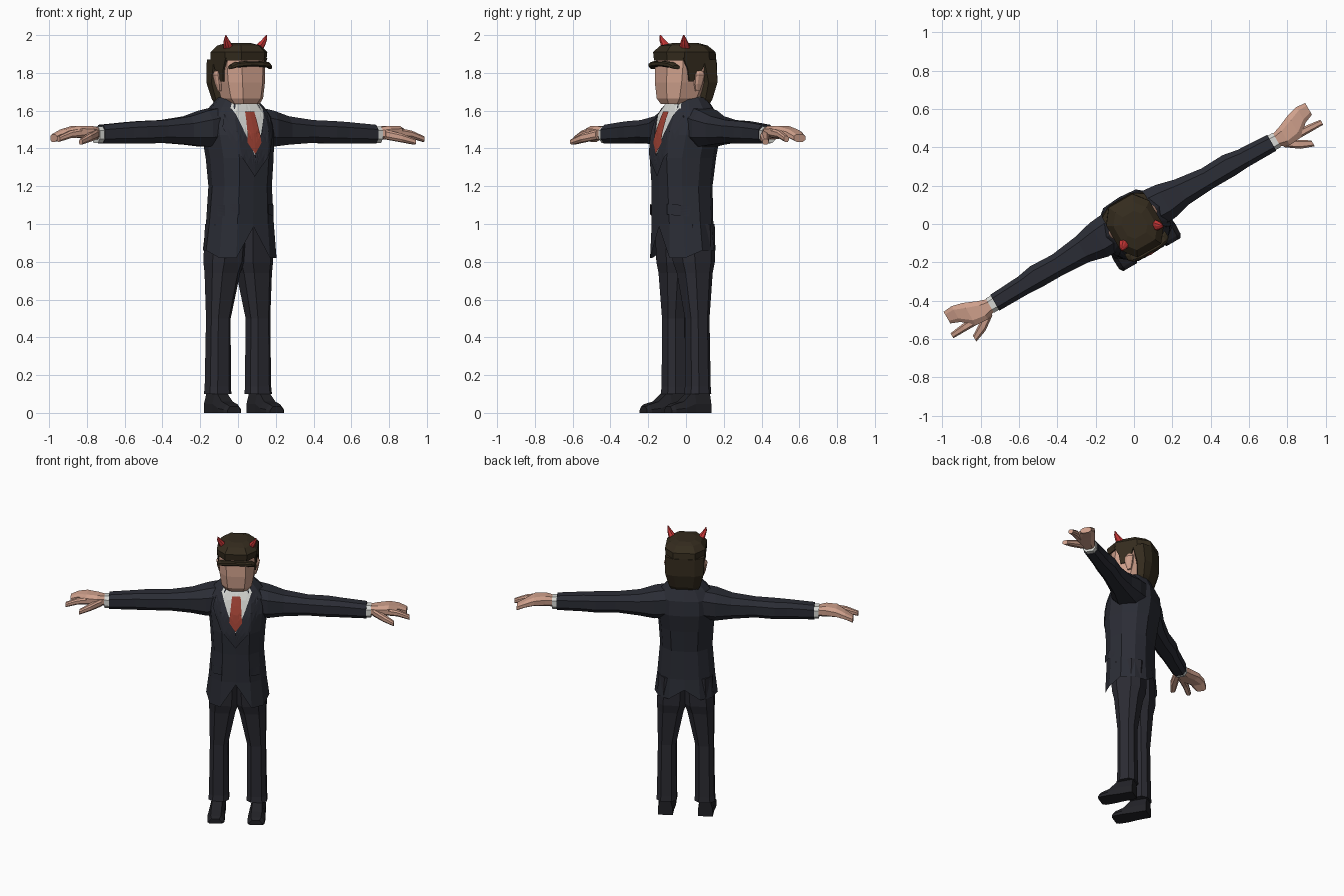
import bpy, bmesh, math
from mathutils import Vector
from mathutils.bvhtree import BVHTree

cube = bpy.data.objects.get("Cube")
if cube:
    bpy.data.objects.remove(cube, do_unlink=True)

TURN = math.radians(30)  # whole figure is turned towards its left


def material(name, r, g, b):
    m = bpy.data.materials.new(name)
    m.use_nodes = True
    m.diffuse_color = (r, g, b, 1)
    bsdf = m.node_tree.nodes["Principled BSDF"]
    bsdf.inputs["Base Color"].default_value = (r, g, b, 1)
    bsdf.inputs["Roughness"].default_value = 0.8
    return m


SUIT = material("suit navy", 0.024, 0.026, 0.036)
TROUSER = material("trouser charcoal", 0.024, 0.024, 0.032)
SHOE = material("shoe black", 0.016, 0.016, 0.020)
SKIN = material("skin", 0.62, 0.35, 0.26)
HAIR = material("hair brown", 0.035, 0.025, 0.013)
HORN = material("horn red", 0.55, 0.035, 0.035)
TIE = material("tie red", 0.35, 0.055, 0.035)
SHIRT = material("shirt white", 0.68, 0.69, 0.66)

# Unit cross-sections
BOX = [(-1, -1), (1, -1), (1, 1), (-1, 1)]
OCT = [(-.55, -1), (.55, -1), (1, -.5), (1, .5), (.55, 1), (-.55, 1), (-1, .5), (-1, -.5)]
BODY = [(0, -1), (.5, -.97), (.85, -.6), (1, 0), (.85, .6), (.5, .95),
        (0, 1), (-.5, .95), (-.85, .6), (-1, 0), (-.85, -.6), (-.5, -.97)]
SOLE = [(-1, -1), (1, -1), (1, -.2), (.6, 1), (-.6, 1), (-1, -.2)]


def finish(name, bm, mat, mirror):
    mesh = bpy.data.meshes.new(name)
    bm.to_mesh(mesh)
    bm.free()
    mesh.materials.append(mat)
    ob = bpy.data.objects.new(name, mesh)
    bpy.context.collection.objects.link(ob)
    ob.rotation_euler.z = TURN
    if mirror:
        mod = ob.modifiers.new("Mirror", "MIRROR")
        mod.use_mirror_merge = False
    return ob


def loft(name, rings, mat, axis="Z", section=OCT, mirror=False, caps=True):
    """Skin rings of (position, a_min, a_max, b_min, b_max) along an axis."""
    order = {"Z": (1, 2, 0), "X": (0, 1, 2), "Y": (1, 0, 2)}[axis]
    bm = bmesh.new()
    loops = []
    for t, a0, a1, b0, b1 in rings:
        loop = []
        for u, v in section:
            a = (a0 + a1) / 2 + u * (a1 - a0) / 2
            b = (b0 + b1) / 2 + v * (b1 - b0) / 2
            p = (t, a, b)
            loop.append(bm.verts.new([p[i] for i in order]))
        loops.append(loop)
    n = len(section)
    for low, high in zip(loops, loops[1:]):
        for i in range(n):
            j = (i + 1) % n
            bm.faces.new((low[i], low[j], high[j], high[i]))
    if caps:
        bm.faces.new(loops[0][::-1])
        bm.faces.new(loops[-1])
    bmesh.ops.recalc_face_normals(bm, faces=bm.faces[:])
    return finish(name, bm, mat, mirror)


def sym(*rings):
    """Rings centred on x: (z, half_width, front, back)."""
    return [(z, -w, w, f, b) for z, w, f, b in rings]


# Jacket body, with a cutaway front and a small back vent
jacket = loft("jacket", sym(
    (.86, .205, -.165, .13), (1.0, .187, -.16, .12), (1.2, .17, -.165, .12),
    (1.35, .18, -.175, .14), (1.47, .195, -.16, .16), (1.57, .19, -.125, .15),
    (1.62, .15, -.1, .125), (1.67, .1, -.07, .1)), SUIT, section=BODY)
jm = bmesh.new()
jm.from_mesh(jacket.data)
for v in [v for v in jm.verts if v.co.z < .87]:
    centre = abs(v.co.x) < .01
    if v.co.y < -.1:
        v.co.z = .985 if centre else .82
    elif centre:
        v.co.z = .93
bottom = min(jm.faces, key=lambda f: f.calc_center_median().z)
bmesh.ops.delete(jm, geom=[bottom], context="FACES_ONLY")
jm.to_mesh(jacket.data)
surface = BVHTree.FromBMesh(jm)
jm.free()


def plate(name, outline, mat, lift):
    """Thin mirrored patch of (x, z) points laid on the jacket front."""
    bm = bmesh.new()
    bm.faces.new([bm.verts.new((x, 0, z)) for x, z in outline])
    bmesh.ops.triangulate(bm, faces=bm.faces[:])
    bmesh.ops.subdivide_edges(bm, edges=bm.edges[:], cuts=3, use_grid_fill=True)
    for v in bm.verts:
        hit = surface.ray_cast(Vector((v.co.x, -1, v.co.z)), Vector((0, 1, 0)))[0]
        if hit is None:
            hit = surface.find_nearest(v.co)[0]
        v.co.y = hit.y - lift
    bm.normal_update()
    for f in bm.faces:
        if f.normal.y > 0:
            f.normal_flip()
    return finish(name, bm, mat, True)


# Shirt front, tie, lapels and pocket flaps
plate("shirt_front", [(0, 1.36), (.05, 1.48), (.1, 1.61), (.07, 1.66), (0, 1.66)], SHIRT, .005)
plate("tie", [(0, 1.37), (.042, 1.43), (.018, 1.545), (.028, 1.595), (0, 1.595)], TIE, .012)
plate("lapels", [(0, 1.25), (.1, 1.38), (.155, 1.51), (.125, 1.53), (.14, 1.57),
                 (.12, 1.62), (.095, 1.61), (.05, 1.48), (0, 1.36)], SUIT, .009)
plate("pocket_flaps", [(.09, 1.05), (.168, 1.04), (.168, 1.1), (.09, 1.105)], SUIT, .01)

# Sleeves and cuffs
loft("sleeves", [(.1, -.08, .13, 1.42, 1.62), (.2, -.08, .12, 1.41, 1.6),
                 (.3, -.055, .095, 1.42, 1.57), (.45, -.045, .075, 1.43, 1.55),
                 (.58, -.045, .08, 1.425, 1.545), (.66, -.04, .065, 1.425, 1.54),
                 (.835, -.04, .055, 1.425, 1.525)], SUIT, "X", mirror=True)
loft("cuffs", [(.82, -.035, .05, 1.43, 1.515), (.865, -.036, .05, 1.43, 1.515)],
     SHIRT, "X", mirror=True)

# Hands: palm with joined outer fingers, one free finger and a thumb
loft("palms", [(.85, -.025, .04, 1.445, 1.51), (.91, -.05, .06, 1.45, 1.52),
               (.98, -.045, .09, 1.46, 1.52), (1.04, .01, .105, 1.455, 1.5),
               (1.09, .03, .1, 1.435, 1.475)], SKIN, "X", mirror=True)
loft("fingers", [(.95, -.045, .0, 1.46, 1.51), (1.04, -.045, -.005, 1.455, 1.495),
                 (1.115, -.045, -.015, 1.435, 1.465)], SKIN, "X", mirror=True)
loft("thumbs", [(.88, -.045, .0, 1.45, 1.5), (.95, -.095, -.04, 1.435, 1.48),
                (1.02, -.12, -.085, 1.42, 1.45)], SKIN, "X", mirror=True)

# Trousers and shoes
loft("trouser_legs", [(.1, .058, .19, -.062, .062), (.14, .06, .186, -.058, .06),
                      (.5, .062, .18, -.058, .055), (.74, .012, .182, -.085, .08),
                      (.8, -.01, .185, -.1, .095), (1.0, -.02, .175, -.115, .1)],
     TROUSER, mirror=True)
loft("shoes", [(-.185, .09, .172, 0, .033), (-.165, .076, .185, 0, .045),
               (-.11, .074, .187, 0, .06), (-.04, .08, .18, 0, .12),
               (.052, .082, .178, 0, .12)], SHOE, "Y", SOLE, mirror=True)

# Collar, neck and head
loft("shirt_collar", sym((1.6, .095, -.085, .08), (1.675, .085, -.075, .075)), SHIRT)
loft("neck", sym((1.6, .07, -.06, .06), (1.76, .075, -.06, .07)), SKIN)
loft("head", sym((1.635, .075, -.13, .0), (1.665, .098, -.148, .06), (1.75, .112, -.155, .1),
                 (1.83, .116, -.152, .11), (1.9, .112, -.145, .11)), SKIN)
loft("ears", [(1.705, .1, .118, -.005, .02), (1.74, .1, .13, -.015, .03),
              (1.79, .1, .14, -.015, .04), (1.81, .1, .13, -.005, .035)], SKIN, mirror=True)

# Hair: cap, long back and sideburns, plus the joined eyebrows
loft("hair_cap", sym((1.865, .127, -.155, .145), (1.91, .13, -.16, .14),
                     (1.945, .1, -.125, .1), (1.957, .06, -.07, .06)), HAIR)
loft("hair_back", sym((1.61, .075, .045, .095), (1.66, .1, .04, .125),
                      (1.75, .124, .04, .148), (1.87, .127, .0, .147)), HAIR)
loft("sideburns", [(1.755, .1, .12, -.05, -.025), (1.82, .1, .125, -.06, .03),
                   (1.88, .1, .128, -.09, .05)], HAIR, section=BOX, mirror=True)
loft("eyebrows", [(-.001, -.175, -.14, 1.835, 1.86), (.05, -.178, -.14, 1.832, 1.862),
                  (.1, -.17, -.12, 1.828, 1.856), (.122, -.15, -.11, 1.82, 1.84)],
     HAIR, "X", mirror=True)

# Horns curving outward
loft("horns", [(1.925, .062, .112, -.085, -.03), (1.95, .082, .122, -.09, -.045),
               (1.975, .104, .128, -.092, -.065), (2.0, .122, .126, -.088, -.083)],
     HORN, mirror=True)
